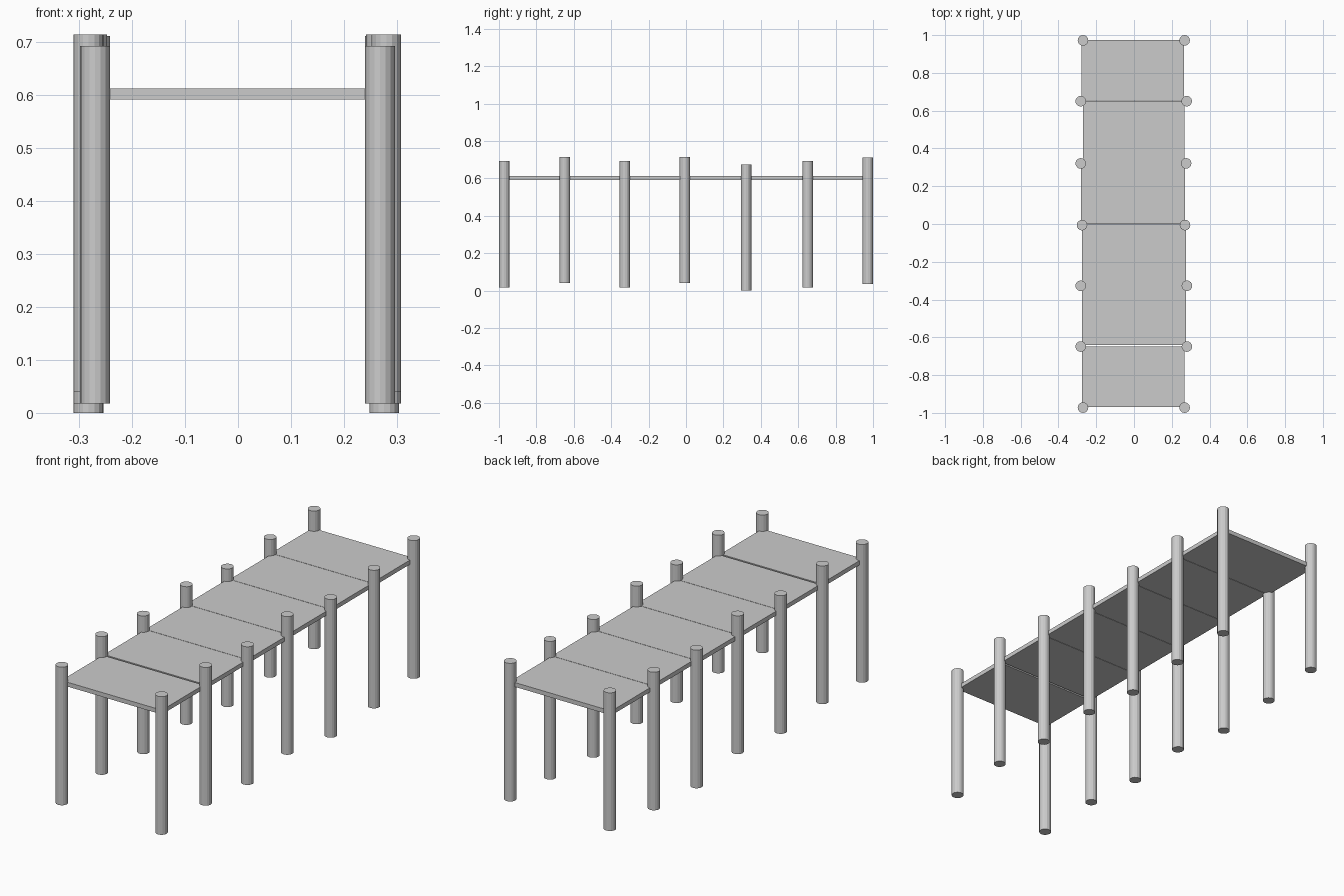
import bpy

if "Cube" in bpy.data.objects:
    bpy.data.objects.remove(bpy.data.objects["Cube"])

R, H = 0.028, 0.674           # post radius and length
DECK_Z, DECK_T = 0.602, 0.021  # deck centre height and thickness


def post(name, x, y, base):
    bpy.ops.mesh.primitive_cylinder_add(vertices=16, radius=R, depth=H,
                                        location=(x, y, base + H / 2))
    bpy.context.object.name = name


def panel(name, x0, x1, y0, y1):
    bpy.ops.mesh.primitive_cube_add(size=1, location=((x0 + x1) / 2, (y0 + y1) / 2, DECK_Z))
    ob = bpy.context.object
    ob.name = name
    ob.scale = (x1 - x0, y1 - y0, DECK_T)
    bpy.ops.object.transform_apply(location=False, rotation=False, scale=True)


# Pairs of posts, front to back: y, left x, right x, bottom height
posts = [
    (-0.972, -0.270, 0.268, 0.018),
    (-0.649, -0.282, 0.280, 0.040),
    (-0.327, -0.282, 0.280, 0.018),
    (-0.006, -0.275, 0.270, 0.040),
    (0.321, -0.282, 0.276, 0.000),
    (0.650, -0.282, 0.279, 0.018),
    (0.972, -0.270, 0.268, 0.037),
]
for i, (y, xl, xr, base) in enumerate(posts, 1):
    post(f"left_post_{i}", xl, y, base)
    post(f"right_post_{i}", xr, y, base)

# Deck panels, front to back: left x, right x, front y, back y
panels = [
    (-0.275, 0.268, -0.970, -0.649),
    (-0.275, 0.274, -0.640, -0.321),
    (-0.276, 0.274, -0.319, -0.002),
    (-0.280, 0.270, 0.000, 0.322),
    (-0.271, 0.268, 0.324, 0.651),
    (-0.279, 0.266, 0.653, 0.974),
]
for i, p in enumerate(panels, 1):
    panel(f"deck_panel_{i}", *p)
